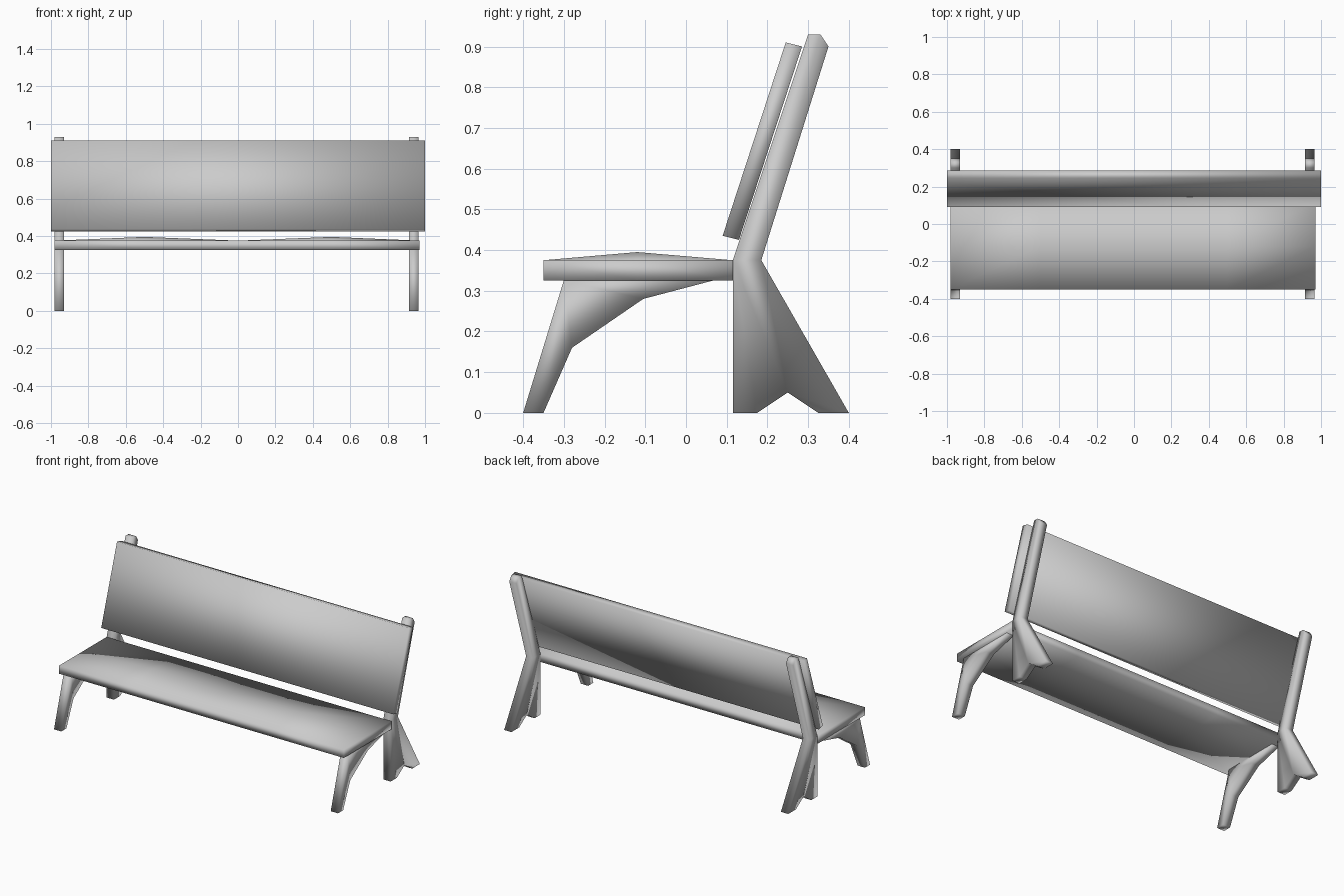
import bpy, bmesh

if "Cube" in bpy.data.objects:
    bpy.data.objects.remove(bpy.data.objects["Cube"])

gray = bpy.data.materials.new("light gray")
gray.diffuse_color = (0.6, 0.6, 0.6, 1)
gray.use_nodes = True
gray.node_tree.nodes["Principled BSDF"].inputs["Base Color"].default_value = gray.diffuse_color


def finish(bm, name):
    bmesh.ops.recalc_face_normals(bm, faces=bm.faces)
    mesh = bpy.data.meshes.new(name)
    bm.to_mesh(mesh)
    bm.free()
    mesh.materials.append(gray)
    mesh.shade_smooth()
    obj = bpy.data.objects.new(name, mesh)
    bpy.context.collection.objects.link(obj)
    return obj


def extrude_profile(name, profile, x0, x1):
    """Side profile in (y, z), extruded along x."""
    bm = bmesh.new()
    face = bm.faces.new([bm.verts.new((x0, y, z)) for y, z in profile])
    out = bmesh.ops.extrude_face_region(bm, geom=[face])
    for v in out["geom"]:
        if isinstance(v, bmesh.types.BMVert):
            v.co.x = x1
    return finish(bm, name)


# Legs and supports on both ends
front_leg = [(-0.40, 0), (-0.35, 0), (-0.28, 0.16), (-0.105, 0.28),
             (0.07, 0.326), (-0.30, 0.326)]
back_leg = [(0.115, 0), (0.175, 0), (0.25, 0.05), (0.325, 0), (0.40, 0),
            (0.185, 0.375), (0.35, 0.90), (0.33, 0.93), (0.30, 0.93),
            (0.115, 0.375)]
for side, x0, x1 in (("left", -0.98, -0.93), ("right", 0.915, 0.965)):
    extrude_profile("front_leg_" + side, front_leg, x0, x1)
    extrude_profile("back_leg_" + side, back_leg, x0, x1)

# Leaning backrest board
extrude_profile("backrest", [(0.09, 0.435), (0.13, 0.425), (0.285, 0.90),
                             (0.245, 0.91)], -1.0, 1.0)

# Seat slab with two gentle rises on top
bm = bmesh.new()
xs, ys = (-0.98, -0.5, 0, 0.5, 0.97), (-0.35, -0.12, 0.115)
top = [[bm.verts.new((x, y, 0.395 if abs(x) == 0.5 and y == -0.12 else 0.375))
        for y in ys] for x in xs]
faces = [bm.faces.new((top[i][j], top[i + 1][j], top[i + 1][j + 1], top[i][j + 1]))
         for i in range(4) for j in range(2)]
out = bmesh.ops.extrude_face_region(bm, geom=faces, use_keep_orig=True)
for v in out["geom"]:
    if isinstance(v, bmesh.types.BMVert):
        v.co.z = 0.325
finish(bm, "seat")
